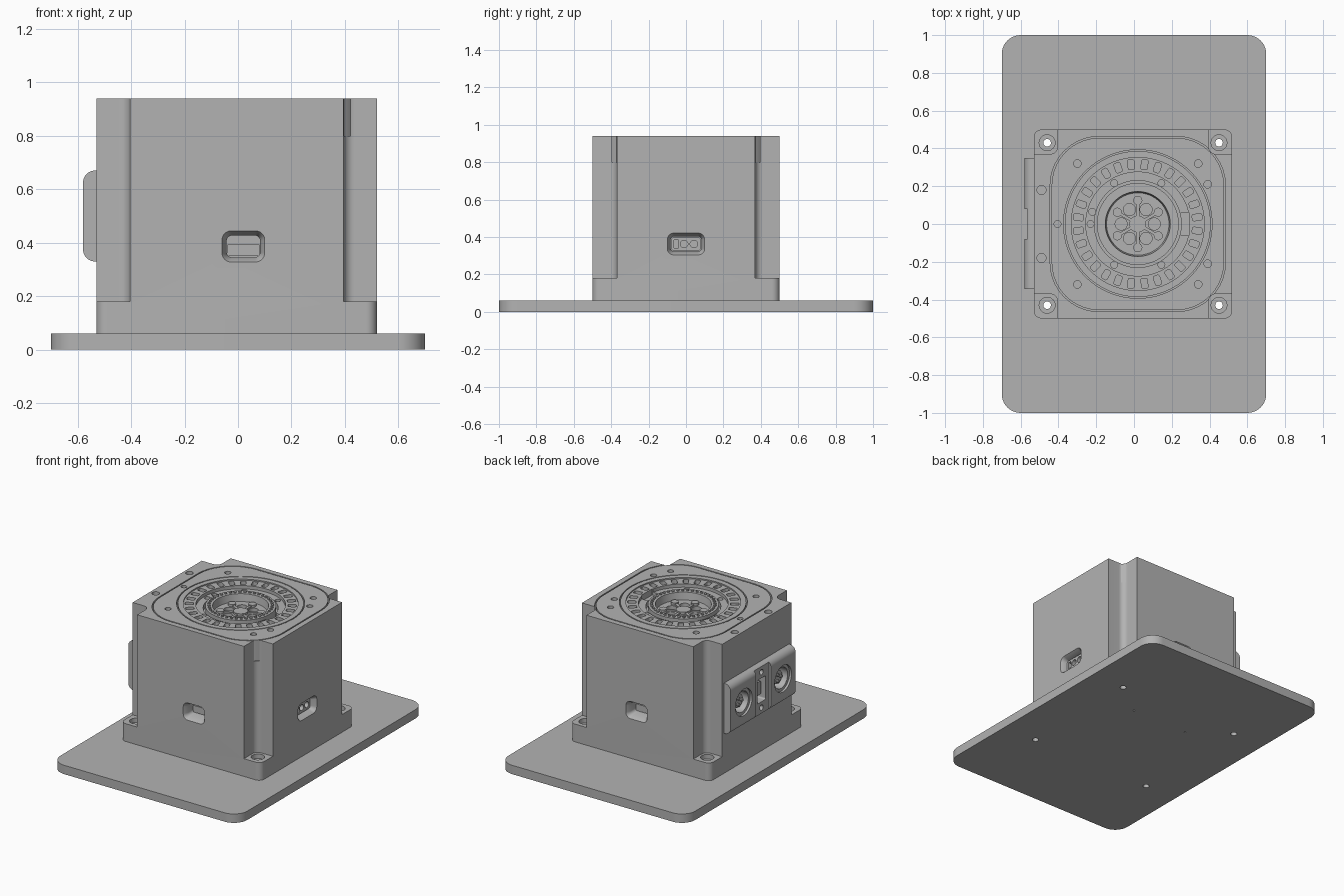
import bpy, bmesh
from math import sin, cos, pi, radians
from mathutils import Matrix, Vector

old = bpy.data.objects.get("Cube")
if old:
    bpy.data.objects.remove(old)

grey = bpy.data.materials.new("machined_grey")
grey.use_nodes = True
colour = (0.45, 0.45, 0.45, 1)
grey.diffuse_color = colour
grey.node_tree.nodes["Principled BSDF"].inputs["Base Color"].default_value = colour

CX = 0.02     # axis of the round mechanism
TOP = 0.94    # top of the housing
cutters = []


def rounded(w, h, r, cx=0, cy=0, n=10):
    """Outline of a rounded rectangle."""
    pts = []
    for k, (sx, sy) in enumerate([(1, 1), (-1, 1), (-1, -1), (1, -1)]):
        for i in range(n + 1):
            a = (k + i / n) * pi / 2
            pts.append((cx + sx * (w / 2 - r) + r * cos(a), cy + sy * (h / 2 - r) + r * sin(a)))
    return pts


def circle(r, cx=0, cy=0, n=24):
    return [(cx + r * cos(2 * pi * i / n), cy + r * sin(2 * pi * i / n)) for i in range(n)]


def loft(name, layers, matrix=Matrix(), cutter=False):
    """Closed solid through a list of (outline, height) layers."""
    bm = bmesh.new()
    loops = [[bm.verts.new((x, y, z)) for x, y in outline] for outline, z in layers]
    n = len(loops[0])
    for a, b in zip(loops, loops[1:]):
        for i in range(n):
            j = (i + 1) % n
            bm.faces.new((a[i], a[j], b[j], b[i]))
    bm.faces.new(loops[0][::-1])
    bm.faces.new(loops[-1])
    bmesh.ops.transform(bm, matrix=matrix, verts=bm.verts)
    bmesh.ops.recalc_face_normals(bm, faces=bm.faces)
    me = bpy.data.meshes.new(name)
    bm.to_mesh(me)
    bm.free()
    me.materials.append(grey)
    ob = bpy.data.objects.new(name, me)
    bpy.context.collection.objects.link(ob)
    if cutter:
        ob.hide_render = True
        cutters.append(ob)
    else:
        finish(ob)
    return ob


def finish(ob):
    ob.data.shade_smooth()
    ob.data.set_sharp_from_angle(angle=radians(32))


def prism(name, outline, z0, z1, **kw):
    return loft(name, [(outline, z0), (outline, z1)], **kw)


def hole(x, y, r, z0, z1, **kw):
    return prism("hole_cutter", circle(r, x, y), z0, z1, cutter=True, **kw)


def cut(ob, tools):
    """Subtract the tools and bake the result."""
    for t in tools:
        m = ob.modifiers.new("cut", "BOOLEAN")
        m.operation, m.solver, m.object = "DIFFERENCE", "EXACT", t
    bpy.context.view_layer.update()
    ev = ob.evaluated_get(bpy.context.evaluated_depsgraph_get())
    me = bpy.data.meshes.new_from_object(ev)
    ob.modifiers.clear()
    ob.data = me
    finish(ob)


def facing(x, y, z, normal):
    """Matrix taking local z to a horizontal normal, local y to world up."""
    n, up = Vector(normal), Vector((0, 0, 1))
    side = up.cross(n)
    m = Matrix((side, up, n)).transposed().to_4x4()
    m.translation = (x, y, z)
    return m


def polar(r, deg):
    return CX + r * cos(radians(deg)), r * sin(radians(deg))


# Base plate
plate = prism("base_plate", rounded(1.4, 2, 0.1), 0, 0.06)

# Housing with relieved corners
housing = prism("housing", rounded(1.05, 1, 0.04, -0.005), 0.06, TOP)
tools, bolt_holes = [], []
for sx in (-1, 1):
    for sy in (-1, 1):
        tools.append(prism("corner_cutter", rounded(0.4, 0.4, 0.04, -0.005 + sx * 0.6, sy * 0.57),
                           0.18, 1.1, cutter=True))
        bx, by = -0.005 + sx * 0.455, sy * 0.43
        tools.append(hole(bx, by, 0.042, 0.15, 0.3))
        bolt_holes.append(hole(bx, by, 0.02, -0.1, 0.3))
    tools.append(hole(-0.49, sx * 0.18, 0.024, 0.88, 1))

# Tapered windows in three sides
for w, h, m in [(0.16, 0.117, facing(0.02, -0.5, 0.386, (0, -1, 0))),
                (0.16, 0.117, facing(0.02, 0.5, 0.386, (0, 1, 0))),
                (0.20, 0.117, facing(0.52, 0, 0.363, (1, 0, 0)))]:
    mouth = rounded(w, h, 0.035)
    throat = rounded(w - 0.035, h - 0.035, 0.02)
    tools.append(loft("window_cutter", [(mouth, 0.005), (mouth, 0), (throat, -0.03), (throat, -0.14)],
                      matrix=m, cutter=True))

# Ports shared by the connector panel and the housing
panel_face = facing(-0.58, 0, 0.5, (-1, 0, 0))
ports = []
for s in (-1, 1):
    ports.append(loft("port_cutter", [(circle(0.09, s * 0.21), 0.01), (circle(0.09, s * 0.21), -0.015),
                                      (circle(0.07, s * 0.21), -0.015), (circle(0.07, s * 0.21), -0.09)],
                      matrix=panel_face, cutter=True))
ports.append(prism("slot_cutter", rounded(0.09, 0.16, 0.01), -0.09, 0.01, matrix=panel_face, cutter=True))

# Pocket for the top cap
pocket = prism("pocket_cutter", rounded(0.928, 0.928, 0.26, CX), 0.80, 1, cutter=True)
cut(housing, tools + bolt_holes + ports + [pocket])

# Pin holes in the plate
pins = [hole(s * 0.21, 0.25, 0.006, -0.1, 0.1) for s in (-1, 1)]
cut(plate, bolt_holes + pins)

# Connector panel: rounded along its top and bottom edges
along_y = Matrix(((1, 0, 0, 0), (0, 0, 1, 0), (0, 1, 0, 0), (0, 0, 0, 1)))
panel_outline = [(max(x, -0.58) if x < -0.5 else -0.52, z) for x, z in rounded(0.16, 0.34, 0.045, -0.5, 0.5)]
panel = prism("connector_panel", rounded(0.1, 0.34, 0.045, -0.53, 0.5), -0.345, 0.35, matrix=along_y)
channel = prism("channel_cutter", rounded(0.16, 0.5, 0.01), -0.015, 0.05, matrix=panel_face, cutter=True)
screws = [hole(0, s * 0.12, 0.018, -0.04, 0.02, matrix=panel_face) for s in (-1, 1)]
cut(panel, ports + [channel] + screws)
for s in (-1, 1):
    prism("port_core", circle(0.045, s * 0.21), -0.1, -0.04, matrix=panel_face)
    for k in range(3):
        a = k * 2 * pi / 3
        prism("port_pin", circle(0.01, s * 0.21 + 0.024 * cos(a), 0.024 * sin(a), 10), -0.05, -0.025,
              matrix=panel_face)
prism("slot_insert", rounded(0.06, 0.09, 0.01), -0.1, -0.04, matrix=panel_face)

# Tongues inside the front and back windows
for s in (-1, 1):
    prism("window_tongue", rounded(0.122, 0.045, 0.005), -0.15, -0.08,
          matrix=facing(0.02, s * 0.5, 0.372, (0, s, 0)))

# Socket in the side window
socket_face = facing(0.52, 0, 0.363, (1, 0, 0))
socket = prism("side_socket", rounded(0.155, 0.07, 0.012), -0.15, -0.035, matrix=socket_face)
cut(socket, [hole(y, 0, 0.02, -0.08, 0, matrix=socket_face) for y in (-0.01, 0.042)]
    + [prism("key_cutter", rounded(0.025, 0.045, 0.005, -0.053), -0.08, 0, matrix=socket_face, cutter=True)])

# Top cap with its screw holes
cap = prism("top_cap", rounded(0.912, 0.912, 0.252, CX), 0.79, TOP)
cap_tools = [prism("bore_cutter", circle(0.393, CX, 0, 96), 0.80, 1, cutter=True)]
for s in (-1, 1):
    cap_tools += [hole(CX + t * 0.32, s * 0.32, 0.02, 0.88, 1) for t in (-1, 1)]
    cap_tools.append(hole(CX + 0.37, s * 0.21, 0.02, 0.88, 1))
cap_tools.append(hole(CX - 0.425, 0, 0.018, 0.88, 1))
cut(cap, cap_tools)

# Stepped round mechanism
profile = [(0.386, 0.79), (0.386, 0.94), (0.352, 0.94), (0.352, 0.932), (0.275, 0.932), (0.275, 0.91),
           (0.23, 0.91), (0.23, 0.875), (0.217, 0.875), (0.217, 0.925), (0.172, 0.925), (0.165, 0.875)]
ring = loft("stepped_ring", [(circle(r, CX, 0, 96), z) for r, z in profile])
ring_tools = []
for k in range(28):
    spin = Matrix.Translation((CX, 0, 0)) @ Matrix.Rotation(2 * pi * (k + 0.5) / 28, 4, "Z")
    ring_tools.append(prism("slot_cutter", rounded(0.052, 0.034, 0.008, 0.316, 0, 3), 0.90, 1,
                            matrix=spin, cutter=True))
for k in range(1, 6):
    ring_tools.append(hole(*polar(0.25, k * 60), 0.018, 0.88, 1))
ring_tools.append(hole(*polar(0.25, 165), 0.018, 0.88, 1))
ring_tools.append(prism("notch_cutter", rounded(0.05, 0.12, 0.005, CX + 0.25), 0.89, 1, cutter=True))

# Pockets of the hub floor
for k in range(6):
    ring_tools.append(hole(*polar(0.088, k * 60), 0.032, 0.85, 0.9))
cut(ring, ring_tools)

# Beads, hub and bosses
for k in range(40):
    prism("bead", circle(0.009, *polar(0.195, k * 9), 8), 0.92, 0.932)
prism("hub", circle(0.045, CX), 0.87, 0.89)
for k in range(6):
    prism("hub_boss", circle(0.024, *polar(0.125, 30 + k * 60)), 0.87, 0.89)
    spoke = Matrix.Translation((CX, 0, 0)) @ Matrix.Rotation(radians(30 + k * 60), 4, "Z")
    prism("hub_spoke", rounded(0.08, 0.016, 0.004, 0.075, 0, 2), 0.87, 0.884, matrix=spoke)

for c in cutters:
    bpy.data.objects.remove(c)
